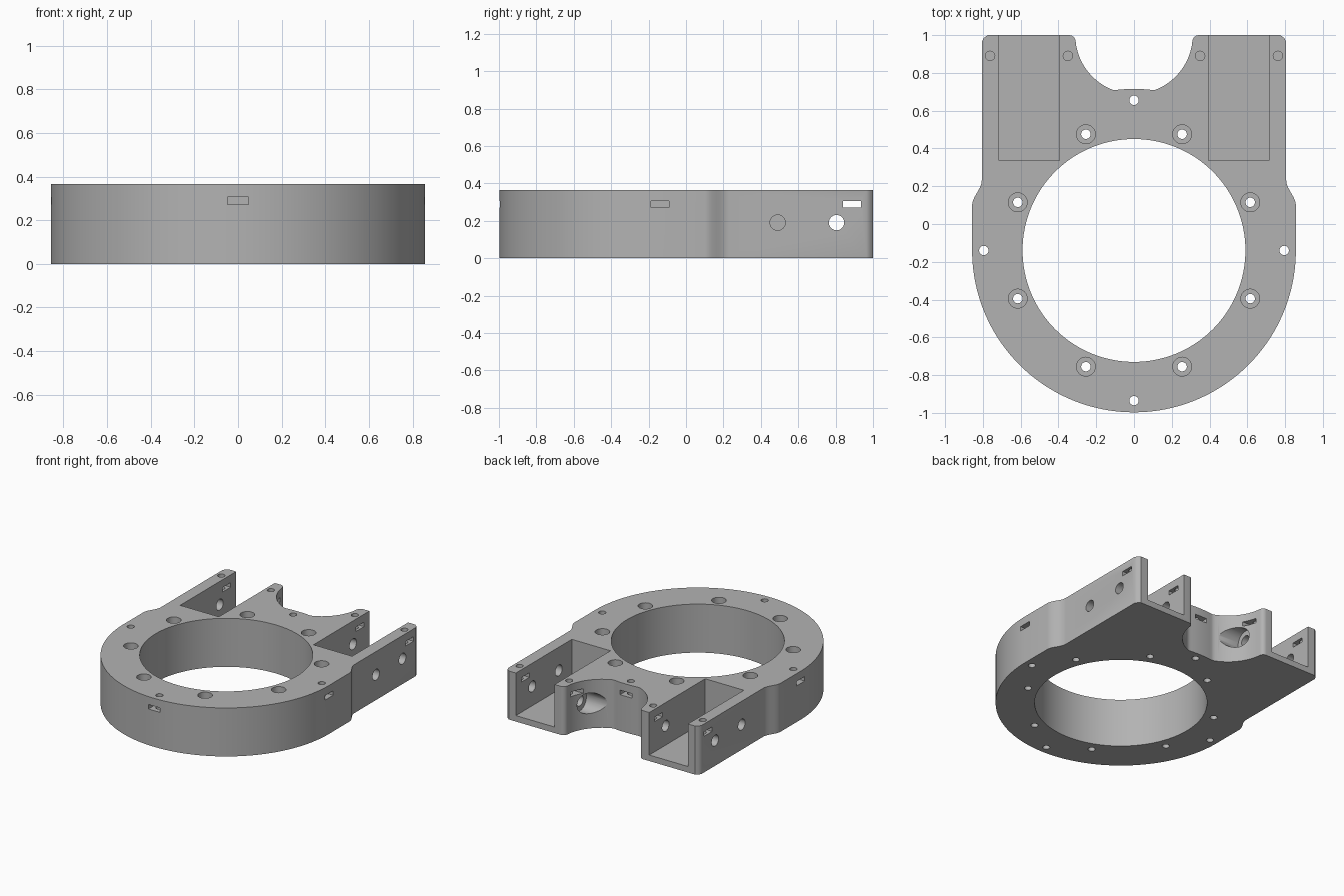
import bpy, bmesh, math
from mathutils import Matrix, Vector

old = bpy.data.objects.get("Cube")
if old:
    bpy.data.objects.remove(old, do_unlink=True)

H = 0.365        # plate height
CY = -0.14       # ring centre on y
R = 0.857        # ring outer radius

grey = bpy.data.materials.new("plain_grey")
grey.use_nodes = True
colour = (0.45, 0.45, 0.45, 1)
grey.diffuse_color = colour
grey.node_tree.nodes["Principled BSDF"].inputs["Base Color"].default_value = colour


def make_object(name, bm):
    bmesh.ops.recalc_face_normals(bm, faces=bm.faces)
    mesh = bpy.data.meshes.new(name)
    bm.to_mesh(mesh)
    bm.free()
    mesh.materials.append(grey)
    obj = bpy.data.objects.new(name, mesh)
    bpy.context.collection.objects.link(obj)
    return obj


def arc(cx, cy, r, a0, a1, n):
    angles = [math.radians(a0 + (a1 - a0) * i / n) for i in range(n + 1)]
    return [(cx + r * math.cos(a), cy + r * math.sin(a)) for a in angles]


def box(bm, x0, x1, y0, y1, z0, z1):
    mid = Vector((x0 + x1, y0 + y1, z0 + z1)) / 2
    size = Matrix.Diagonal((x1 - x0, y1 - y0, z1 - z0, 1))
    bmesh.ops.create_cube(bm, size=1, matrix=Matrix.Translation(mid) @ size)


def upright(bm, x, y, r, z0, z1, n=32):
    bmesh.ops.create_cone(bm, cap_ends=True, segments=n, radius1=r, radius2=r,
                          depth=z1 - z0, matrix=Matrix.Translation((x, y, (z0 + z1) / 2)))


def crosswise(bm, y, z, r, x0, x1, n=40):
    turn = Matrix.Rotation(math.pi / 2, 4, 'Y')
    bmesh.ops.create_cone(bm, cap_ends=True, segments=n, radius1=r, radius2=r,
                          depth=x1 - x0, matrix=Matrix.Translation(((x0 + x1) / 2, y, z)) @ turn)


# Half outline of the body: ring, shoulder, prong, notch
half = arc(0, CY, R, -90, 0, 48)
half.append((R, 0.1))
for i in range(1, 11):
    t = i / 10
    half.append((R - 0.051 * t * t * (3 - 2 * t), 0.1 + 0.13 * t))
half += [(0.806, 0.965), (0.795, 0.985), (0.775, 1.0)]
half += arc(0.344, 0.965, 0.035, 90, 175, 6)
half += arc(0, 1.0, 0.311, -10, -69, 18)
half += arc(0, CY, 0.855, 83.5, 90, 5)
outline = half + [(-x, y) for x, y in reversed(half[1:-1])]

bm = bmesh.new()
face = bm.faces.new([bm.verts.new((x, y, 0)) for x, y in outline])
walls = bmesh.ops.extrude_face_region(bm, geom=[face])
top = [v for v in walls["geom"] if isinstance(v, bmesh.types.BMVert)]
bmesh.ops.translate(bm, verts=top, vec=(0, 0, H))
body = make_object("ring_mount_body", bm)

groups = {}


def group(name):
    groups[name] = bmesh.new()
    return groups[name]


# Open channels in the two prongs
bm = group("channel_cutter")
for s in (-1, 1):
    box(bm, s * 0.555 - 0.161, s * 0.555 + 0.161, 0.335, 1.1, 0.045, 0.5)

# Centre bore and screw head recesses
screws = [(0.666 * math.cos(a), CY + 0.666 * math.sin(a))
          for a in (math.radians(22.5 + 45 * k) for k in range(8))]
bm = group("bore_cutter")
upright(bm, 0, CY, 0.59, -0.1, 0.5, 128)
for x, y in screws:
    upright(bm, x, y, 0.05, 0.16, 0.5)

# Wide recess in the notch walls
crosswise(group("notch_recess_cutter"), 0.805, 0.19, 0.078, -0.32, 0.32, 48)

# Cross holes through the prongs
bm = group("cross_hole_cutter")
crosswise(bm, 0.805, 0.19, 0.041, -1, 1)
for s in (-1, 1):
    crosswise(bm, 0.49, 0.19, 0.041, s * 0.8 - 0.2, s * 0.8 + 0.2)

# Nut slots
bm = group("slot_cutter")
box(bm, -1, 1, 0.84, 0.936, 0.272, 0.306)
box(bm, -0.048, 0.048, 0.6, 0.78, 0.272, 0.306)
box(bm, -0.048, 0.048, -1.1, -0.88, 0.272, 0.306)
for s in (-1, 1):
    box(bm, s * 0.87 - 0.13, s * 0.87 + 0.13, CY - 0.048, CY + 0.048, 0.272, 0.306)

# Upright screw holes, through the ring and blind in the prongs
bm = group("screw_hole_cutter")
pins = [(0, CY + 0.795), (0, CY - 0.795), (0.795, CY), (-0.795, CY)]
for x, y in screws + pins:
    upright(bm, x, y, 0.025, -0.1, 0.5, 24)
for x in (-0.762, -0.35, 0.35, 0.762):
    upright(bm, x, 0.89, 0.025, 0.08, 0.5, 24)

cutters = []
for name, cut in groups.items():
    cutter = make_object(name, cut)
    cutter.hide_render = True
    cutters.append(cutter)
    mod = body.modifiers.new(name, 'BOOLEAN')
    mod.operation = 'DIFFERENCE'
    mod.solver = 'EXACT'
    mod.object = cutter

# Bake the cuts and drop the cutters
bpy.context.view_layer.update()
graph = bpy.context.evaluated_depsgraph_get()
result = bpy.data.meshes.new_from_object(body.evaluated_get(graph))
body.modifiers.clear()
body.data = result
for cutter in cutters:
    bpy.data.objects.remove(cutter, do_unlink=True)
result.materials.clear()
result.materials.append(grey)
for p in result.polygons:
    p.material_index = 0

bpy.ops.object.select_all(action='DESELECT')
body.select_set(True)
bpy.context.view_layer.objects.active = body
bpy.ops.object.shade_smooth_by_angle(angle=math.radians(30))
